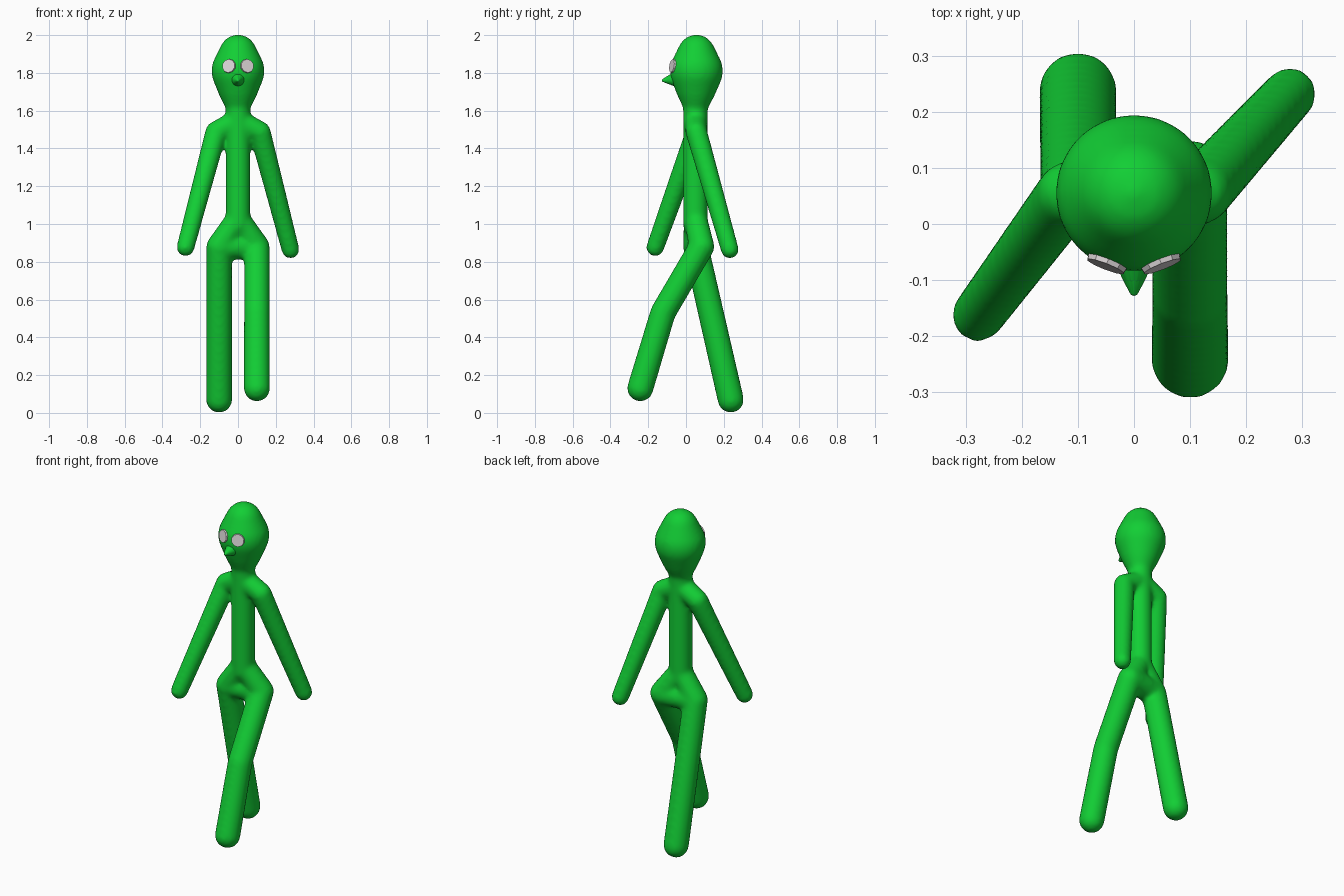
import bpy, bmesh
from mathutils import Vector

cube = bpy.data.objects.get("Cube")
if cube:
    bpy.data.objects.remove(cube)


def material(name, rgb):
    m = bpy.data.materials.new(name)
    m.use_nodes = True
    m.diffuse_color = (*rgb, 1)
    m.node_tree.nodes["Principled BSDF"].inputs["Base Color"].default_value = (*rgb, 1)
    return m


green = material("bright green", (0.006, 0.62, 0.035))
grey = material("pale grey", (0.72, 0.68, 0.69))

# Unit sphere directions shared by all rounded tubes
ball = bmesh.new()
bmesh.ops.create_uvsphere(ball, u_segments=28, v_segments=18, radius=1)
dirs = [v.co.copy() for v in ball.verts]
ball.free()


def chain(bm, *balls):
    """Rounded tapered tube through balls given as (x, y, z, radius)."""
    for a, b in zip(balls, balls[1:]):
        verts = [bm.verts.new(Vector(p[:3]) + d * p[3]) for p in (a, b) for d in dirs]
        hull = bmesh.ops.convex_hull(bm, input=verts)
        inner = [v for v in hull["geom_interior"] if isinstance(v, bmesh.types.BMVert)]
        bmesh.ops.delete(bm, geom=inner, context="VERTS")


def finish(bm, name, mat, smooth=True):
    bmesh.ops.recalc_face_normals(bm, faces=bm.faces)
    mesh = bpy.data.meshes.new(name)
    bm.to_mesh(mesh)
    bm.free()
    mesh.materials.append(mat)
    for p in mesh.polygons:
        p.use_smooth = smooth
    ob = bpy.data.objects.new(name, mesh)
    bpy.context.collection.objects.link(ob)
    return ob


body = bmesh.new()
MID = 0.05

# Head, neck and torso
chain(body, *[(0, y, z, r) for y, z, r in (
    (0.055, 1.903, 0.1), (0.055, 1.81, 0.141), (0.053, 1.72, 0.107),
    (MID, 1.63, 0.066), (MID, 1.54, 0.066))])
chain(body, (0, MID, 1.54, 0.066), (0, MID, 1.0, 0.066))

# Arms, swinging opposite ways
for side, hand_y, hand_z in ((-1, -0.163, 0.876), (1, 0.232, 0.864)):
    shoulder = (side * 0.116, 0.055, 1.487, 0.058)
    chain(body, (0, MID, 1.545, 0.062), shoulder, (side * 0.278, hand_y, hand_z, 0.048))

# Legs: the right one trails straight, the left one steps forward with a bent knee
right_hip = (-0.1, 0.052, 0.88, 0.068)
left_hip = (0.1, 0.083, 0.88, 0.068)
chain(body, right_hip, (-0.1, 0.237, 0.07, 0.07))
chain(body, left_hip, (0.1, -0.122, 0.53, 0.068), (0.1, -0.242, 0.13, 0.07))

# Hips
chain(body, right_hip, left_hip)
for hip in (right_hip, left_hip):
    chain(body, (0, MID, 1.03, 0.062), hip)

# Fuse the body and soften its joints
figure = finish(body, "body", green)
fuse = figure.modifiers.new("fuse", "REMESH")
fuse.mode = "VOXEL"
fuse.voxel_size = 0.011
fuse.use_smooth_shade = True
soften = figure.modifiers.new("soften", "SMOOTH")
soften.factor = 0.5
soften.iterations = 14

# Nose
nose = bmesh.new()
chain(nose, (0, -0.035, 1.768, 0.045), (0, -0.09, 1.763, 0.022), (0, -0.12, 1.76, 0.008))
finish(nose, "nose", green)

# Eyes: thin plates lying on the head
for side, name in ((1, "left_eye"), (-1, "right_eye")):
    eye = bmesh.new()
    bmesh.ops.create_cone(eye, cap_ends=True, segments=10, radius1=0.038, radius2=0.036, depth=0.009)
    ob = finish(eye, name, grey, smooth=False)
    out = Vector((side * 0.05, -0.129, 0.022)).normalized()
    ob.location = Vector((0, 0.055, 1.815)) + out * 0.1375
    ob.rotation_euler = out.to_track_quat("Z", "Y").to_euler()
